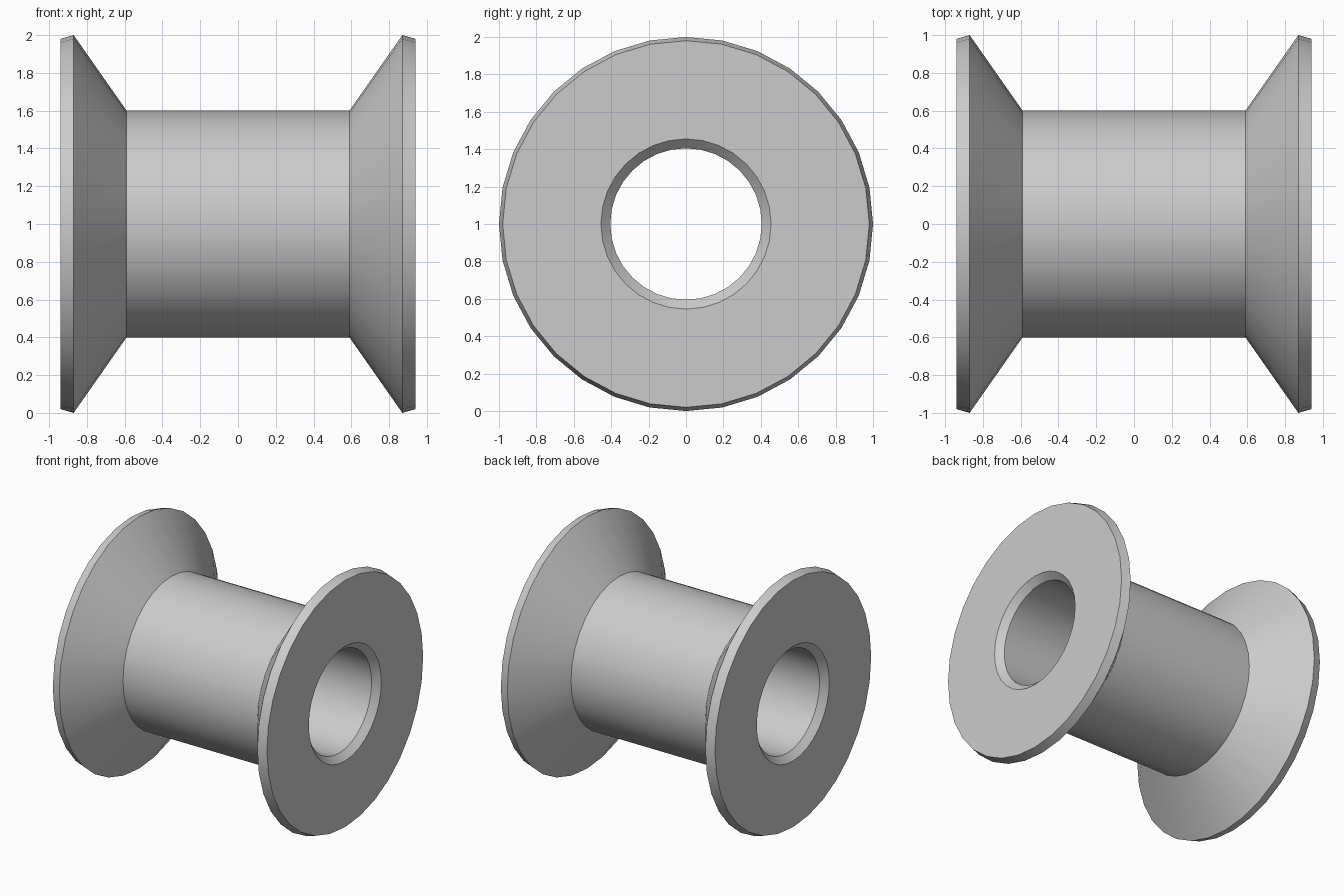
import bpy
import bmesh
from math import cos, sin, tau, radians

cube = bpy.data.objects.get("Cube")
if cube:
    bpy.data.objects.remove(cube, do_unlink=True)

SIDES = 32
CENTRE_Z = 1.0

# Plain grey finish
grey = bpy.data.materials.new("light_grey")
grey.use_nodes = True
colour = (0.6, 0.6, 0.6, 1)
grey.diffuse_color = colour
grey.node_tree.nodes["Principled BSDF"].inputs["Base Color"].default_value = colour

# Half profile (x, radius): barrel, flared flange, bevelled rim, chamfer, bore
half = [(0.59, 0.6), (0.87, 1.0), (0.94, 0.98), (0.94, 0.455), (0.89, 0.405)]
profile = half + [(-x, r) for x, r in reversed(half)]


def revolve(name, outline):
    """Turn a closed outline around the x axis."""
    bm = bmesh.new()
    rings = []
    for x, r in outline:
        angles = [tau * i / SIDES for i in range(SIDES)]
        rings.append([bm.verts.new((x, r * sin(a), CENTRE_Z + r * cos(a))) for a in angles])
    for k, ring in enumerate(rings):
        after = rings[(k + 1) % len(rings)]
        for i in range(SIDES):
            j = (i + 1) % SIDES
            bm.faces.new((ring[i], ring[j], after[j], after[i]))
    bmesh.ops.recalc_face_normals(bm, faces=bm.faces)
    mesh = bpy.data.meshes.new(name)
    bm.to_mesh(mesh)
    bm.free()
    mesh.materials.append(grey)
    obj = bpy.data.objects.new(name, mesh)
    bpy.context.collection.objects.link(obj)
    return obj


spool = revolve("flanged_spool", profile)

# Smooth round surfaces, crisp rims
bpy.ops.object.select_all(action="DESELECT")
spool.select_set(True)
bpy.context.view_layer.objects.active = spool
bpy.ops.object.shade_smooth_by_angle(angle=radians(30))
